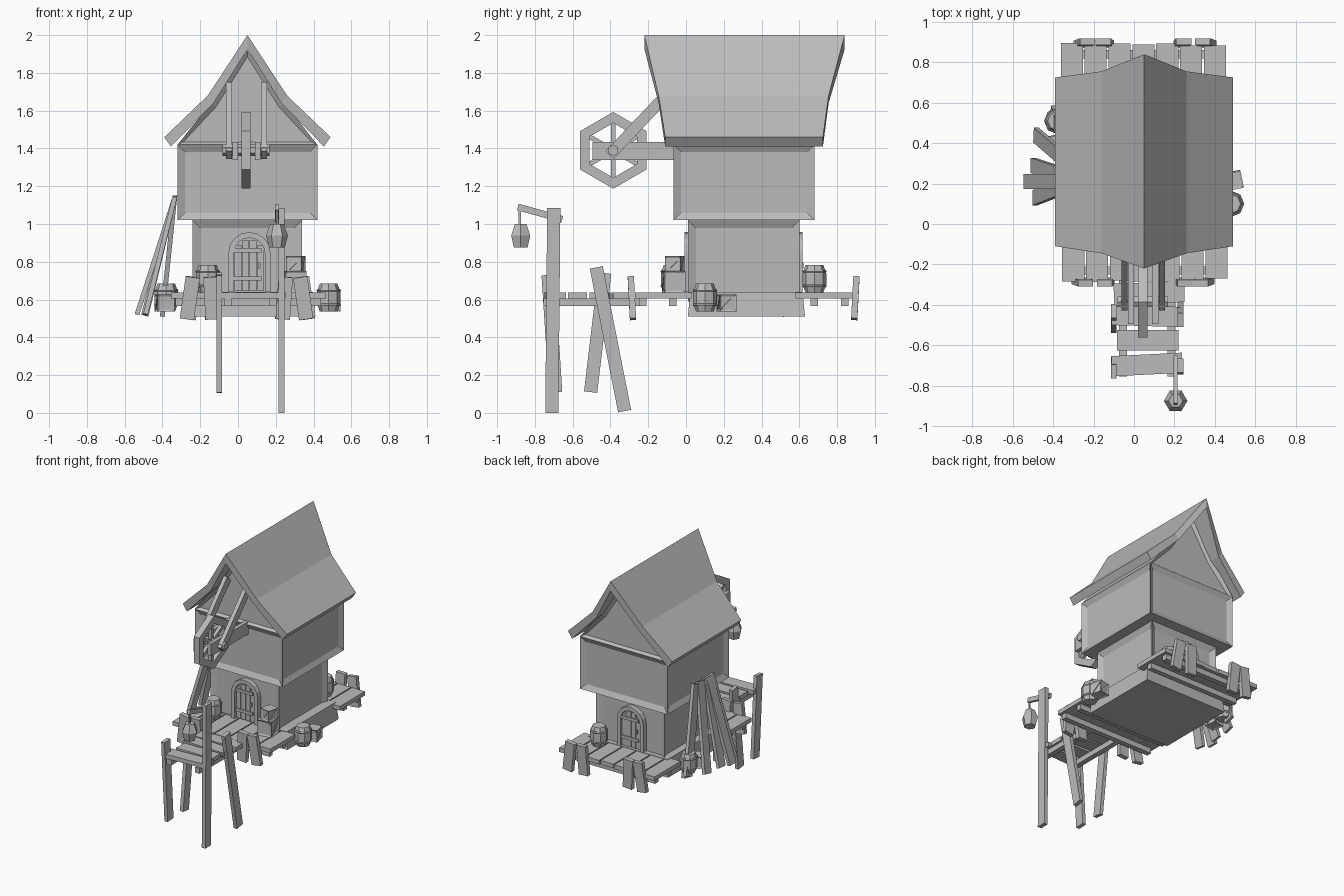
import bpy, bmesh, math, random
from math import radians, sin, cos, pi
from mathutils import Matrix, Vector

random.seed(4)
if "Cube" in bpy.data.objects:
    bpy.data.objects.remove(bpy.data.objects["Cube"])

GREY = (0.5, 0.5, 0.5, 1)
mat = bpy.data.materials.new("plain_grey")
mat.use_nodes = True
mat.diffuse_color = GREY
mat.node_tree.nodes["Principled BSDF"].inputs["Base Color"].default_value = GREY

CX, CY = 0.05, 0.305           # middle of the house
IDENT = Matrix()
TURN = Matrix.Translation((2 * CX, 2 * CY, 0)) @ Matrix.Rotation(pi, 4, "Z")


def finish(bm, name, m=IDENT):
    bmesh.ops.recalc_face_normals(bm, faces=bm.faces)
    bm.transform(m)
    me = bpy.data.meshes.new(name)
    bm.to_mesh(me)
    bm.free()
    me.materials.append(mat)
    ob = bpy.data.objects.new(name, me)
    bpy.context.collection.objects.link(ob)
    return ob


def inset(bm, faces, width, depth):
    bmesh.ops.recalc_face_normals(bm, faces=bm.faces)
    bmesh.ops.inset_individual(bm, faces=faces, thickness=width, depth=-depth)


def box(name, lo, hi, m=IDENT, rot=(0, 0, 0), panel=None):
    """Box between two corners, turned about its middle, with optional sunk side panels."""
    lo, hi = Vector(lo), Vector(hi)
    bm = bmesh.new()
    bmesh.ops.create_cube(bm, size=1)
    bm.transform(Matrix.Diagonal((*(hi - lo), 1)))
    if panel:
        bm.normal_update()
        inset(bm, [f for f in bm.faces if panel[2] or abs(f.normal.z) < 0.5], panel[0], panel[1])
    spin = Matrix.Rotation(rot[2], 4, "Z") @ Matrix.Rotation(rot[1], 4, "Y") @ Matrix.Rotation(rot[0], 4, "X")
    return finish(bm, name, m @ Matrix.Translation((lo + hi) / 2) @ spin)


def bar(name, p, q, wx, wy, m=IDENT, side=(1, 0, 0)):
    """Timber from p to q; wx is its width along the side direction."""
    p, q = Vector(p), Vector(q)
    z = (q - p).normalized()
    y = z.cross(Vector(side)).normalized()
    x = y.cross(z)
    bm = bmesh.new()
    bmesh.ops.create_cube(bm, size=1)
    bm.transform(Matrix.Diagonal((wx, wy, (q - p).length, 1)))
    frame = Matrix((x, y, z)).transposed().to_4x4()
    return finish(bm, name, m @ Matrix.Translation((p + q) / 2) @ frame)


def lathe(name, profile, sides, m=IDENT):
    """Closed faceted solid from (radius, height) pairs."""
    bm = bmesh.new()
    rings = [[bm.verts.new((r * cos(2 * pi * i / sides), r * sin(2 * pi * i / sides), z))
              for i in range(sides)] for r, z in profile]
    for a, b in zip(rings, rings[1:]):
        for i in range(sides):
            j = (i + 1) % sides
            bm.faces.new((a[i], a[j], b[j], b[i]))
    bm.faces.new(rings[0])
    bm.faces.new(rings[-1])
    return finish(bm, name, m)


def prism(name, pts, y0, y1, m=IDENT, panel=None):
    """Outline in x and z drawn out along y."""
    bm = bmesh.new()
    ends = [[bm.verts.new((x, y, z)) for x, z in pts] for y in (y0, y1)]
    caps = [bm.faces.new(e) for e in ends]
    for i in range(len(pts)):
        j = (i + 1) % len(pts)
        bm.faces.new((ends[0][i], ends[0][j], ends[1][j], ends[1][i]))
    if panel:
        inset(bm, caps, *panel)
    return finish(bm, name, m)


def ring(name, outer, inner, y0, y1, m=IDENT, closed=True):
    """Flat band between two outlines in x and z, with thickness along y."""
    bm = bmesh.new()
    rows = [[bm.verts.new(c) for c in ((a[0], y0, a[1]), (a[0], y1, a[1]), (b[0], y1, b[1]), (b[0], y0, b[1]))]
            for a, b in zip(outer, inner)]
    n = len(rows)
    for i in range(n if closed else n - 1):
        a, b = rows[i], rows[(i + 1) % n]
        for k in range(4):
            bm.faces.new((a[k], a[(k + 1) % 4], b[(k + 1) % 4], b[k]))
    if not closed:
        bm.faces.new(rows[0])
        bm.faces.new(rows[-1])
    return finish(bm, name, m)


# House body
base = box("foundation", (-0.29, 0.01, 0.51), (0.41, 0.63, 0.64))
for v in base.data.vertices:
    if v.co.z > 0.6:
        v.co.x = CX + (v.co.x - CX) * 0.96
        v.co.y = CY + (v.co.y - CY) * 0.96
box("lower_walls", (-0.24, 0.01, 0.59), (0.34, 0.60, 1.02), panel=(0.06, 0.02, False))
box("upper_walls", (-0.32, -0.065, 1.02), (0.42, 0.68, 1.42), panel=(0.055, 0.02, False))
gable = [(-0.32, 1.42), (0.42, 1.42), (0.245, 1.64), (0.05, 1.92), (-0.145, 1.64)]
prism("gable", gable, -0.065, 0.68, panel=(0.035, 0.02))

# Flared roof: x offset, top z, underside x offset and z, front y, back y
half = [(0.44, 1.46, 0.405, 1.41, -0.11, 0.725), (0.21, 1.68, 0.18, 1.64, -0.145, 0.755),
        (0, 2.0, 0, 1.925, -0.22, 0.84)]
stations = [(-a, z, -b, w, f, k) for a, z, b, w, f, k in half] + half[-2::-1]
bm = bmesh.new()
rows = [[bm.verts.new(c) for c in ((CX + a, f, z), (CX + a, k, z), (CX + b, k, w), (CX + b, f, w))]
        for a, z, b, w, f, k in stations]
for r, s in zip(rows, rows[1:]):
    for k in range(4):
        bm.faces.new((r[k], r[(k + 1) % 4], s[(k + 1) % 4], s[k]))
bm.faces.new(rows[0])
bm.faces.new(rows[-1])
finish(bm, "roof", IDENT)

# Hoist wheel on its brackets
WY, WZ = -0.385, 1.39
hexa = lambda r: [(r * sin(i * pi / 3), r * cos(i * pi / 3)) for i in range(6)]
to_wheel = Matrix.Translation((0.043, WY, WZ)) @ Matrix.Rotation(pi / 2, 4, "Z")
ring("wheel_rim", hexa(0.203), hexa(0.145), -0.024, 0.024, to_wheel)
for i in range(3):
    x, z = hexa(0.16)[i]
    bar("wheel_spoke", (0.043, WY + x, WZ + z), (0.043, WY - x, WZ - z), 0.025, 0.025)
lathe("axle", [(0.03, -0.125), (0.03, 0.125)], 6,
      Matrix.Translation((0.043, WY, WZ)) @ Matrix.Rotation(pi / 2, 4, "Y"))
for s, x in ((-1, -0.015), (1, 0.105)):
    box("wheel_beam", (x - 0.015, -0.495, 1.34), (x + 0.015, -0.04, 1.435))
    xs = x + s * 0.033
    bar("wheel_strut", (xs, WY - 0.02, WZ - 0.025), (xs, -0.06, 1.73), 0.03, 0.06)


# Small goods
def barrel(x, y, z, m):
    at = m @ Matrix.Translation((x, y, z))
    lathe("barrel", [(0.047, 0), (0.063, 0.045), (0.063, 0.1), (0.047, 0.147)], 8, at)
    for h in (0.028, 0.106):
        lathe("barrel_hoop", [(0.061, h), (0.065, h + 0.006), (0.061, h + 0.014)], 8, at)


def crate(x, y, z, s, m, turn=0.0):
    h = s / 2
    at = m @ Matrix.Translation((x, y, z + h)) @ Matrix.Rotation(turn, 4, "Z")
    box("crate", (-h, -h, -h), (h, h, h), at, panel=(s * 0.15, s * 0.06, True))
    for i in range(4):
        face = at @ Matrix.Rotation(i * pi / 2, 4, "Z")
        bar("crate_brace", (-h * 0.7, -h * 0.93, -h * 0.7), (h * 0.7, -h * 0.93, h * 0.7), s * 0.14, s * 0.06, face)


# Arched plank door
def arch(r, foot, top):
    a = [(r * cos(pi * i / 8), top + r * sin(pi * i / 8)) for i in range(9)]
    return [(r, foot)] + a + [(-r, foot)]


def door(m):
    at = m @ Matrix.Translation((0.06, 0, 0))
    ring("door_frame", arch(0.112, 0.64, 0.845), arch(0.082, 0.64, 0.845), -0.008, 0.03, at, False)
    for i in range(4):
        x = -0.06 + 0.04 * i
        top = 0.845 + math.sqrt(0.08 ** 2 - x * x)
        box("door_plank", (x - 0.018, 0.006, 0.645), (x + 0.018, 0.035, top - 0.01), at)
    for z in (0.70, 0.85):
        box("door_strap", (-0.08, -0.004, z), (0.065, 0.01, z + 0.022), at)
    box("door_handle", (0.045, -0.012, 0.765), (0.058, 0.01, 0.795), at)


# Decks with matching goods, front and back
for m in (IDENT, TURN):
    door(m)
    for i in range(7):
        x = -0.355 + i * 0.118
        end = -0.28 + random.uniform(-0.008, 0.012)
        box("deck_plank", (x, end, 0.605), (x + 0.109, 0.03, 0.637), m)
    for y in (-0.23, -0.07):
        box("deck_joist", (-0.33, y - 0.02, 0.565), (0.44, y + 0.02, 0.605), m)
    for x, tilt in ((-0.255, 8), (-0.14, -3), (0.245, 4), (0.345, -8)):
        box("deck_board", (x - 0.038, -0.303, 0.495), (x + 0.038, -0.27, 0.72), m, (radians(3), radians(tilt), 0))
    barrel(-0.16, -0.07, 0.637, m)
    barrel(0.48, 0.10, 0.537, m)
    crate(0.49, 0.215, 0.537, 0.09, m, 0.2)
crate(0.30, -0.065, 0.637, 0.115, IDENT, 0.1)
crate(0.305, -0.06, 0.745, 0.085, IDENT, -0.25)

# Jetty
for y, x0, x1, t in ((-0.34, -0.10, 0.25, 0.02), (-0.455, -0.11, 0.225, -0.03), (-0.575, -0.085, 0.22, 0), (-0.695, -0.11, 0.24, 0.05)):
    box("jetty_plank", (x0, y - 0.05, 0.605), (x1, y + 0.05, 0.637), rot=(0, 0, t))
for x in (-0.055, 0.185):
    box("jetty_beam", (x - 0.02, -0.755, 0.565), (x + 0.02, -0.25, 0.605))
bar("lamp_post", (0.23, -0.71, 0), (0.23, -0.70, 1.085), 0.03, 0.07)
bar("jetty_post_front", (-0.10, -0.69, 0.11), (-0.10, -0.73, 0.73), 0.028, 0.07)
bar("jetty_post_left", (-0.10, -0.505, 0.11), (-0.10, -0.43, 0.74), 0.028, 0.07)
bar("jetty_post_right", (0.23, -0.325, 0.01), (0.23, -0.475, 0.77), 0.03, 0.07)

# Hanging lantern
bar("lamp_arm", (0.206, -0.89, 1.09), (0.206, -0.655, 1.025), 0.02, 0.035)
bar("lamp_cord", (0.206, -0.88, 0.99), (0.206, -0.88, 1.08), 0.012, 0.012)
lathe("lantern", [(0.042, 0.875), (0.058, 0.94), (0.035, 1.0)], 6, Matrix.Translation((0.206, -0.875, 0)))

# Planks leaning on the wall
for foot, top, x in ((0.13, 0.19, -0.49), (0.21, 0.21, -0.535), (0.29, 0.235, -0.50), (0.44, 0.31, -0.485), (0.55, 0.36, -0.40)):
    bar("leaning_plank", (x, foot, 0.52), (-0.335, top, 1.14), 0.075, 0.025, side=(0, 1, 0))
